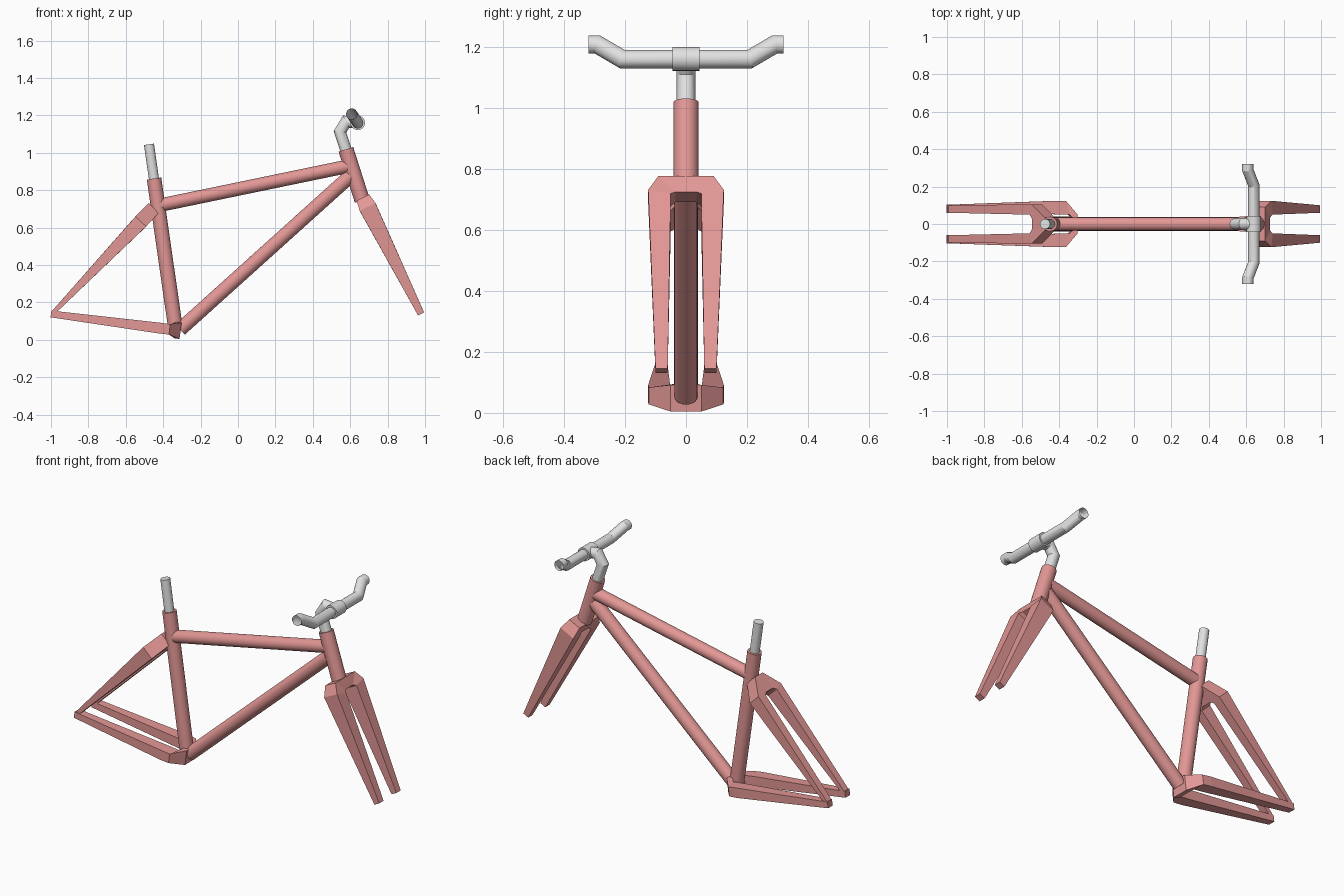
import bpy, bmesh, math
from mathutils import Vector

if "Cube" in bpy.data.objects:
    bpy.data.objects.remove(bpy.data.objects["Cube"])


def material(name, color):
    m = bpy.data.materials.new(name)
    m.diffuse_color = (*color, 1)
    m.use_nodes = True
    m.node_tree.nodes["Principled BSDF"].inputs["Base Color"].default_value = m.diffuse_color
    return m


PINK = material("dusty pink paint", (0.76, 0.31, 0.30))
GREY = material("light grey metal", (0.76, 0.76, 0.76))


def finish(name, bm, mat, smooth):
    bmesh.ops.recalc_face_normals(bm, faces=bm.faces)
    me = bpy.data.meshes.new(name)
    bm.to_mesh(me)
    bm.free()
    me.materials.append(mat)
    ob = bpy.data.objects.new(name, me)
    bpy.context.collection.objects.link(ob)
    if smooth:
        bpy.ops.object.select_all(action='DESELECT')
        bpy.context.view_layer.objects.active = ob
        ob.select_set(True)
        bpy.ops.object.shade_smooth_by_angle(angle=math.radians(25))
    return ob


def tube(name, path, r, mat, caps=True, n=24):
    """Round tube swept along a path with mitred corners."""
    pts = [Vector(p) for p in path]
    dirs = [(b - a).normalized() for a, b in zip(pts, pts[1:])]
    u = dirs[0].orthogonal().normalized()
    v = dirs[0].cross(u)
    ring = [pts[0] + r * (math.cos(t) * u + math.sin(t) * v)
            for t in (2 * math.pi * i / n for i in range(n))]
    bm = bmesh.new()
    rings = [[bm.verts.new(p) for p in ring]]
    for i, d in enumerate(dirs):
        nxt = dirs[i + 1] if i + 1 < len(dirs) else d
        normal = (d + nxt).normalized()
        ring = [p + d * ((pts[i + 1] - p).dot(normal) / d.dot(normal)) for p in ring]
        rings.append([bm.verts.new(p) for p in ring])
    for a, b in zip(rings, rings[1:]):
        for i in range(n):
            j = (i + 1) % n
            bm.faces.new((a[i], a[j], b[j], b[i]))
    if caps:
        bm.faces.new(rings[0])
        bm.faces.new(rings[-1])
    return finish(name, bm, mat, True)


def yoke(name, start, end, stations):
    """Two-legged bracket; each station is (outer s, outer w, inner s, inner w, thickness),
    with s the fraction from crown to tip and w the sideways offset."""
    a, b = Vector((start[0], 0, start[1])), Vector((end[0], 0, end[1]))
    axis = (b - a).normalized()
    up = axis.cross(Vector((0, 1, 0)))
    bm = bmesh.new()
    rows = []
    full = [(s, -1) for s in reversed(stations)] + [(s, 1) for s in stations]
    for (so, wo, si, wi, t), side in full:
        outer = a + (b - a) * so + Vector((0, side * wo, 0))
        inner = a + (b - a) * si + Vector((0, side * wi, 0))
        h = up * t / 2
        rows.append([bm.verts.new(p) for p in (outer + h, outer - h, inner - h, inner + h)])
    for p, q in zip(rows, rows[1:]):
        for i in range(4):
            j = (i + 1) % 4
            bm.faces.new((p[i], p[j], q[j], q[i]))
    bm.faces.new(rows[0])
    bm.faces.new(rows[-1])
    return finish(name, bm, PINK, False)


# Main frame tubes
tube("seat_tube", [(-0.334, 0, 0.06), (-0.449, 0, 0.862)], 0.039, PINK)
tube("top_tube", [(-0.43, 0, 0.717), (0.59, 0, 0.928)], 0.036, PINK)
tube("down_tube", [(-0.31, 0, 0.055), (0.60, 0, 0.875)], 0.038, PINK)
tube("head_tube", [(0.577, 0, 1.018), (0.664, 0, 0.745)], 0.041, PINK)

# Front fork, seat stays and chain stays
yoke("front_fork", (0.668, 0.76), (0.979, 0.138), [
    (0.0, 0.09, 0.085, 0.035, 0.075),
    (0.08, 0.124, 0.10, 0.05, 0.094),
    (1.0, 0.10, 1.0, 0.06, 0.036)])
yoke("seat_stays", (-0.45, 0.705), (-0.985, 0.148), [
    (0.0, 0.035, 0.13, 0.03, 0.075),
    (0.13, 0.105, 0.15, 0.05, 0.078),
    (1.0, 0.10, 1.0, 0.06, 0.022)])
yoke("chain_stays", (-0.307, 0.048), (-1.0, 0.138), [
    (0.0, 0.05, 0.04, 0.035, 0.088),
    (0.085, 0.122, 0.06, 0.05, 0.056),
    (0.16, 0.124, 0.16, 0.052, 0.058),
    (1.0, 0.103, 1.0, 0.06, 0.036)])

# Seat post
tube("seat_post", [(-0.445, 0, 0.83), (-0.476, 0, 1.045)], 0.027, GREY)

# Stem, clamp and handlebar
tube("stem", [(0.582, 0, 1.0), (0.545, 0, 1.112), (0.578, 0, 1.166), (0.635, 0, 1.16)],
     0.031, GREY)
tube("bar_clamp", [(0.64, -0.044, 1.16), (0.64, 0.044, 1.16)], 0.039, GREY)
tube("handlebar", [(0.608, -0.32, 1.207), (0.608, -0.29, 1.207), (0.64, -0.208, 1.159),
                   (0.64, 0.208, 1.159), (0.608, 0.29, 1.207), (0.608, 0.32, 1.207)],
     0.030, GREY, caps=False)
